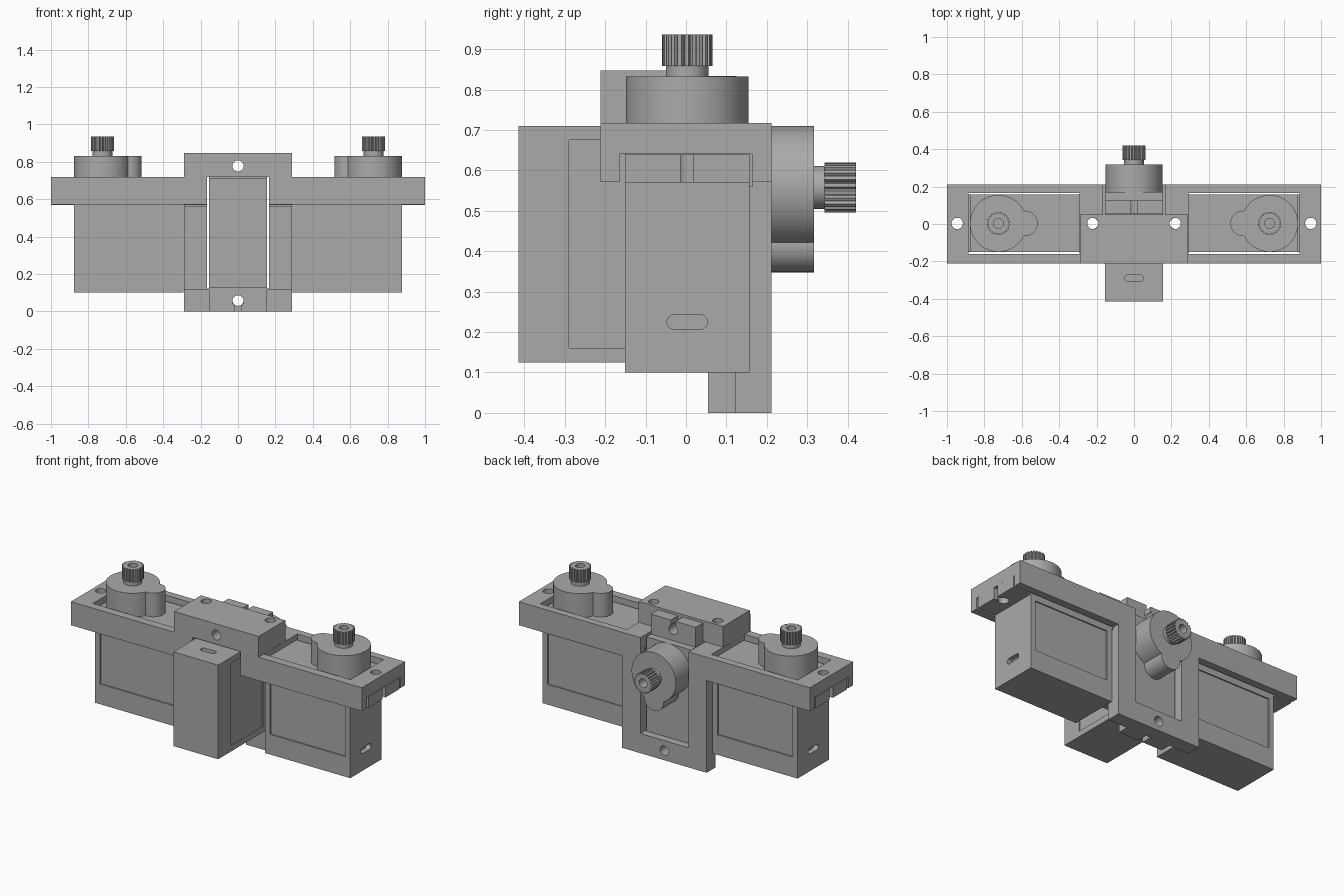
import bpy, bmesh
from math import cos, sin, pi, radians
from mathutils import Matrix, Vector

if "Cube" in bpy.data.objects:
    bpy.data.objects.remove(bpy.data.objects["Cube"])

grey = bpy.data.materials.new("plain_grey")
grey.use_nodes = True
GREY = (0.4, 0.4, 0.4, 1)
grey.diffuse_color = GREY
grey.node_tree.nodes["Principled BSDF"].inputs["Base Color"].default_value = GREY


def link(name, bm):
    mesh = bpy.data.meshes.new(name)
    bmesh.ops.recalc_face_normals(bm, faces=bm.faces)
    bm.to_mesh(mesh)
    bm.free()
    mesh.materials.append(grey)
    obj = bpy.data.objects.new(name, mesh)
    bpy.context.collection.objects.link(obj)
    return obj


def box(name, x, y, z):
    bm = bmesh.new()
    bmesh.ops.create_cube(bm, size=1)
    for v in bm.verts:
        v.co = [(r[0] + r[1]) / 2 + c * (r[1] - r[0]) for r, c in zip((x, y, z), v.co)]
    return link(name, bm)


def prism(name, points, z0, z1):
    bm = bmesh.new()
    face = bm.faces.new([bm.verts.new((x, y, z0)) for x, y in points])
    new = bmesh.ops.extrude_face_region(bm, geom=[face])["geom"]
    bmesh.ops.translate(bm, vec=(0, 0, z1 - z0),
                        verts=[g for g in new if isinstance(g, bmesh.types.BMVert)])
    return link(name, bm)


def circle(x, y, r, n=48):
    return [(x + r * cos(2 * pi * i / n), y + r * sin(2 * pi * i / n)) for i in range(n)]


def drill(center, r, axis, length=3):
    """Round cutter through center along x, y or z."""
    obj = prism("cutter", circle(0, 0, r, 32), -length / 2, length / 2)
    turn = Vector((0, 0, 1)).rotation_difference(Vector(axis)).to_matrix().to_4x4()
    obj.data.transform(Matrix.Translation(center) @ turn)
    return obj


def combine(obj, others, operation):
    for other in others:
        mod = obj.modifiers.new("combine", "BOOLEAN")
        mod.operation, mod.solver, mod.object = operation, "EXACT", other
        bpy.context.view_layer.update()
        graph = bpy.context.evaluated_depsgraph_get()
        mesh = bpy.data.meshes.new_from_object(obj.evaluated_get(graph))
        obj.modifiers.clear()
        obj.data = mesh
        bpy.data.objects.remove(other)
    obj.data.materials.clear()
    obj.data.materials.append(grey)
    for p in obj.data.polygons:
        p.material_index = 0
    return obj


def smooth(obj):
    bpy.ops.object.select_all(action="DESELECT")
    obj.select_set(True)
    bpy.context.view_layer.objects.active = obj
    bpy.ops.object.shade_smooth_by_angle(angle=radians(30))


# Servo: shaft on local z, long side of the body towards local +x
def servo(prefix, matrix):
    x0, x1, w, h = -0.152, 0.433, 0.154, 0.585
    parts = []
    body = box(prefix + "_servo_body", (x0, x1), (-w, w), (0, h))
    cuts = []
    for s in (-1, 1):
        # Shallow label panel on each broad side
        ys = sorted((s * (w - 0.008), s * (w + 0.1)))
        cuts.append(box("cutter", (x0 + 0.035, x1 - 0.035), ys, (0.125, 0.44)))
    # Cable slot with round ends
    slot = box("cutter", (x0 - 0.05, x0 + 0.03), (-0.032, 0.032), (0.107, 0.143))
    ends = [drill((x0 - 0.01, s * 0.032, 0.125), 0.018, (1, 0, 0), 0.08) for s in (-1, 1)]
    cuts.append(combine(slot, ends, "UNION"))
    parts.append(combine(body, cuts, "DIFFERENCE"))

    # Mounting tabs with open-ended screw holes
    for side, edge, end in (("outer", x0, x0 - 0.124), ("inner", x1, x1 + 0.125)):
        tab = box(f"{prefix}_servo_{side}_tab", sorted((edge, end)), (-w, w), (0.47, 0.54))
        mid = edge + (end - edge) * 0.55
        notch = box("cutter", sorted((mid, end + (end - edge))), (-0.016, 0.016), (0.4, 0.6))
        parts.append(combine(tab, [drill((mid, 0, 0.5), 0.03, (0, 0, 1)), notch], "DIFFERENCE"))

    # Gear cover, collar and toothed output shaft
    cover = prism(prefix + "_servo_gear_cover", circle(0, 0, 0.152, 64), h - 0.01, 0.732)
    lobe = prism("lobe", circle(0.142, 0, 0.068), h - 0.01, 0.732)
    parts.append(combine(cover, [lobe], "UNION"))
    parts.append(prism(prefix + "_servo_collar", circle(0, 0, 0.053), 0.72, 0.765))
    teeth = 21
    outline = []
    for i in range(teeth):
        for step, r in ((0, 0.053), (0.2, 0.062), (0.7, 0.062), (0.9, 0.053)):
            a = 2 * pi * (i + step) / teeth
            outline.append((r * cos(a), r * sin(a)))
    spline = prism(prefix + "_servo_toothed_shaft", outline, 0.758, 0.836)
    parts.append(combine(spline, [drill((0, 0, 0.82), 0.027, (0, 0, 1), 0.1)], "DIFFERENCE"))
    for part in parts:
        part.data.transform(matrix)
        smooth(part)


servo("right", Matrix.Translation((-0.725, 0.003, 0.1)))
servo("left", Matrix.Translation((0.725, 0.003, 0.1)) @ Matrix.Rotation(pi, 4, "Z"))
turn = Matrix(((0, -1, 0), (0, 0, 1), (-1, 0, 0))).to_4x4()
servo("middle", Matrix.Translation((0, -0.415, 0.558)) @ turn)

# Bracket: long bar, raised centre block, legs and foot
bracket = box("bracket", (-1, 1), (-0.212, 0.212), (0.572, 0.718))
combine(bracket, [
    box("block", (-0.29, 0.29), (-0.212, 0.05), (0.572, 0.847)),
    box("legs", (-0.29, 0.29), (0.055, 0.212), (0.115, 0.718)),
    box("foot", (-0.29, 0.29), (0.123, 0.212), (0, 0.3)),
], "UNION")

# Openings for the servos, tab recesses and screw holes
cuts = [
    box("cutter", (-0.165, 0.165), (-1, 0.08), (0.122, 0.72)),
    box("cutter", (-0.165, 0.165), (0.05, 1), (0.122, 1)),
]
for s in (-1, 1):
    cuts.append(box("cutter", sorted((s * 0.291, s * 0.885)), (-0.16, 0.166), (0.56, 0.8)))
    cuts.append(box("cutter", sorted((s * 0.15, s * 1.1)), (-0.165, 0.165), (0.56, 0.641)))
    for x in (0.22, 0.945):
        cuts.append(drill((s * x, 0.003, 0.5), 0.03, (0, 0, 1)))
for z in (0.06, 0.778):
    cuts.append(drill((0, 0, z), 0.03, (0, 1, 0)))
combine(bracket, cuts, "DIFFERENCE")
smooth(bracket)
